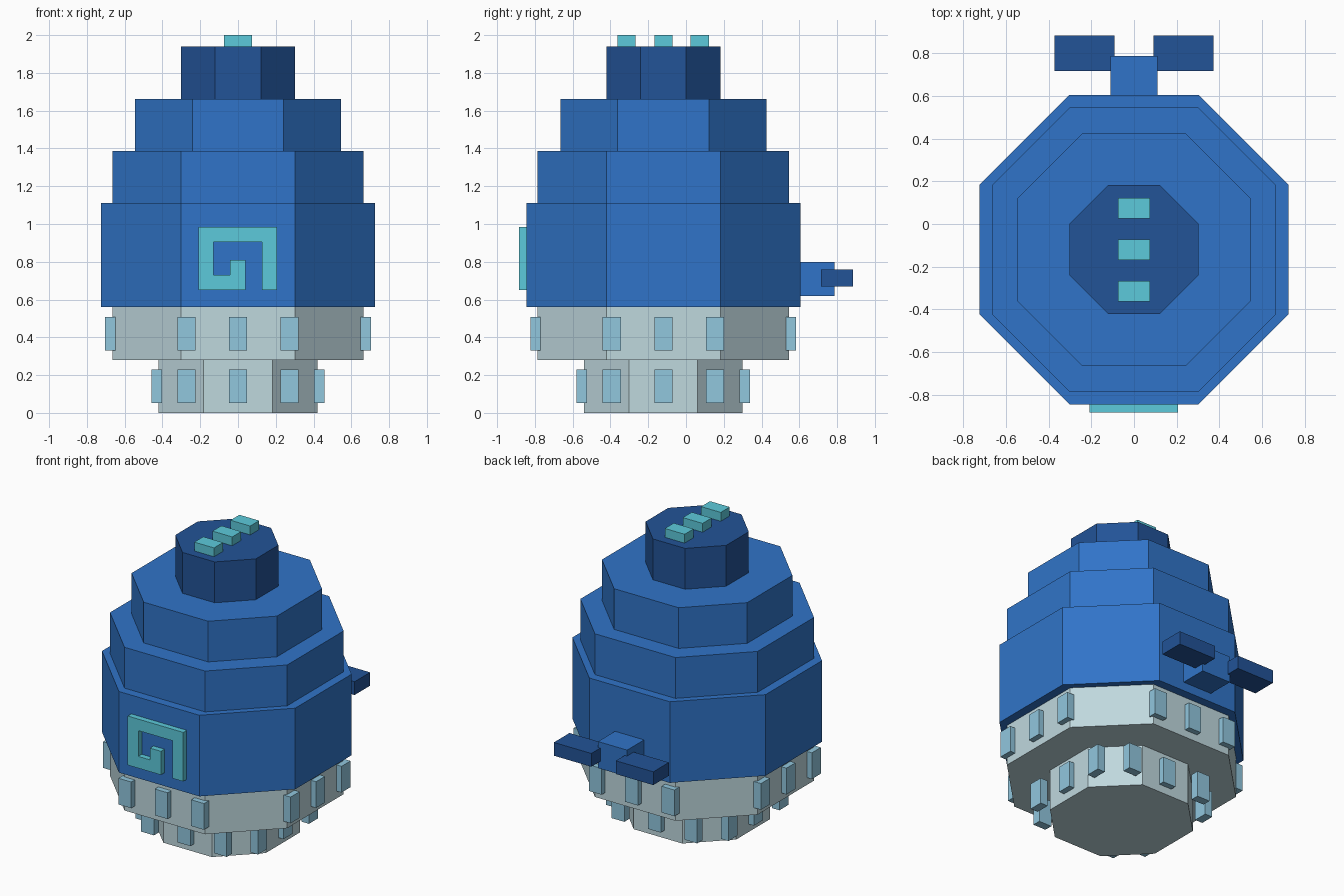
import bpy, bmesh

if "Cube" in bpy.data.objects:
    bpy.data.objects.remove(bpy.data.objects["Cube"])


def srgb(r, g, b):
    lin = [c / 12.92 if c <= 0.04045 else ((c + 0.055) / 1.055) ** 2.4
           for c in (r / 255, g / 255, b / 255)]
    return (*lin, 1.0)


def material(name, rgb):
    m = bpy.data.materials.new(name)
    m.diffuse_color = srgb(*rgb)
    m.use_nodes = True
    m.node_tree.nodes["Principled BSDF"].inputs["Base Color"].default_value = m.diffuse_color
    return m


BLUE = material("blue", (48, 116, 200))
NAVY = material("navy", (34, 83, 151))
GREY = material("pale_grey", (191, 216, 222))
TEAL = material("teal", (92, 202, 219))
SKY = material("sky_blue", (145, 199, 222))

CY = -0.12  # y of the body axis


def finish(name, bm, mat):
    bmesh.ops.recalc_face_normals(bm, faces=bm.faces[:])
    me = bpy.data.meshes.new(name)
    bm.to_mesh(me)
    bm.free()
    me.materials.append(mat)
    ob = bpy.data.objects.new(name, me)
    bpy.context.collection.objects.link(ob)
    return ob


def prism(name, outline, lift, mat):
    """Extrude a closed outline of 3D points by the vector lift."""
    bm = bmesh.new()
    face = bm.faces.new([bm.verts.new(p) for p in outline])
    ext = bmesh.ops.extrude_face_region(bm, geom=[face], use_keep_orig=True)
    moved = [g for g in ext["geom"] if isinstance(g, bmesh.types.BMVert)]
    bmesh.ops.translate(bm, verts=moved, vec=lift)
    return finish(name, bm, mat)


def box(name, x, y, z, mat):
    pts = [(x[0], y[0], z[0]), (x[1], y[0], z[0]),
           (x[1], y[1], z[0]), (x[0], y[1], z[0])]
    return prism(name, pts, (0, 0, z[1] - z[0]), mat)


def tier(name, a, f, z0, z1, mat):
    """Eight-sided layer: a = half width, f = half length of the straight sides."""
    ring = [(a, -f), (a, f), (f, a), (-f, a), (-a, f), (-a, -f), (-f, -a), (f, -a)]
    prism(name, [(x, y + CY, z0) for x, y in ring], (0, 0, z1 - z0), mat)


# Stacked body layers
tier("base_lower", 0.42, 0.182, 0.0, 0.28, GREY)
tier("base_upper", 0.665, 0.302, 0.28, 0.56, GREY)
tier("body_wide", 0.725, 0.302, 0.56, 1.11, BLUE)
tier("body_middle", 0.665, 0.302, 1.11, 1.387, BLUE)
tier("body_upper", 0.545, 0.242, 1.387, 1.663, BLUE)
tier("cap", 0.302, 0.121, 1.663, 1.94, NAVY)

# Rows of studs, three on each of the four straight sides
for row, inner, outer, z in (("lower", 0.403, 0.459, (0.053, 0.23)),
                             ("upper", 0.649, 0.703, (0.33, 0.508))):
    for t in (-0.273, 0.0, 0.273):
        along = (t - 0.048, t + 0.048)
        for s in (-1, 1):
            out = sorted((s * inner, s * outer))
            box(f"stud_{row}_x", out, [c + CY for c in along], z, SKY)
            box(f"stud_{row}_y", along, [c + CY for c in out], z, SKY)

# Buttons on the cap
for y in (-0.315, -0.12, 0.073):
    box("top_button", (-0.074, 0.074), (y - 0.048, y + 0.048), (1.94, 2.0), TEAL)

# Square spiral on the front
spiral = [(0.207, 0.65), (0.207, 0.983), (-0.209, 0.983), (-0.209, 0.65),
          (0.04, 0.65), (0.04, 0.81), (-0.042, 0.81), (-0.042, 0.73),
          (-0.13, 0.73), (-0.13, 0.905), (0.127, 0.905), (0.127, 0.65)]
prism("front_spiral", [(x, -0.883, z) for x, z in spiral], (0, 0.043, 0), TEAL)

# Tail stem and two fins
box("tail_stem", (-0.109, 0.109), (0.60, 0.787), (0.62, 0.80), BLUE)
box("tail_fin_right", (0.092, 0.373), (0.716, 0.883), (0.67, 0.76), NAVY)
box("tail_fin_left", (-0.373, -0.092), (0.716, 0.883), (0.67, 0.76), NAVY)
